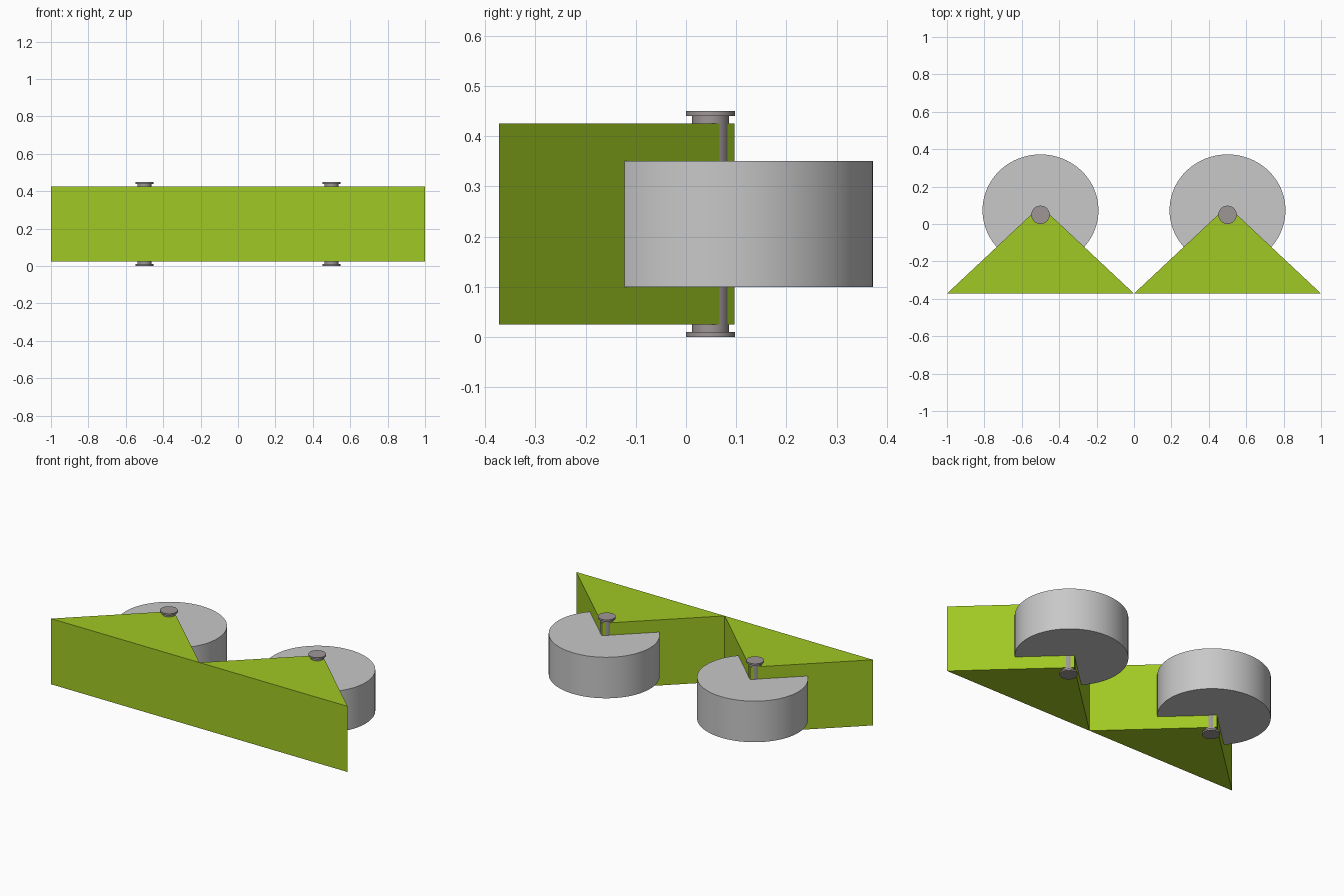
import bpy, bmesh, math

if "Cube" in bpy.data.objects:
    bpy.data.objects.remove(bpy.data.objects["Cube"])


def material(name, rgb):
    m = bpy.data.materials.new(name)
    m.diffuse_color = (*rgb, 1)
    m.use_nodes = True
    m.node_tree.nodes["Principled BSDF"].inputs["Base Color"].default_value = m.diffuse_color
    return m


GREEN = material("lime green", (0.352, 0.578, 0.0168))
GREY = material("light grey", (0.578, 0.578, 0.578))
METAL = material("warm grey metal", (0.342, 0.305, 0.305))


def prism(name, outline, z0, z1, mat):
    """Extrude a flat wedge outline straight up."""
    bm = bmesh.new()
    face = bm.faces.new([bm.verts.new((x, y, z0)) for x, y in outline])
    top = bmesh.ops.extrude_face_region(bm, geom=[face])["geom"]
    bmesh.ops.translate(bm, vec=(0, 0, z1 - z0),
                        verts=[v for v in top if isinstance(v, bmesh.types.BMVert)])
    bmesh.ops.recalc_face_normals(bm, faces=bm.faces)
    mesh = bpy.data.meshes.new(name)
    bm.to_mesh(mesh)
    bm.free()
    mesh.materials.append(mat)
    ob = bpy.data.objects.new(name, mesh)
    bpy.context.collection.objects.link(ob)


def cylinder(name, x, y, rx, ry, z0, z1, mat, sides):
    """Upright, optionally elliptical, smooth cylinder."""
    bpy.ops.mesh.primitive_cylinder_add(vertices=sides, radius=1, depth=z1 - z0,
                                        location=(x, y, (z0 + z1) / 2))
    ob = bpy.context.object
    ob.name = name
    ob.scale = (rx, ry, 1)
    bpy.ops.object.transform_apply(location=False, rotation=False, scale=True)
    ob.data.materials.append(mat)
    bpy.ops.object.shade_smooth_by_angle(angle=math.radians(30))


PIN_Y = 0.049
for side, x in (("left", -0.5), ("right", 0.5)):
    # triangular wall block with its point at the back
    prism(side + "_wedge", [(x - 0.5, -0.372), (x + 0.5, -0.372), (x, 0.097)],
          0.025, 0.425, GREEN)
    # slightly flattened drum around the wedge point
    cylinder(side + "_drum", x, 0.0734, 0.31, 0.2986, 0.10, 0.35, GREY, 96)
    # hinge pin with a flat cap at each end
    cylinder(side + "_pin", x, PIN_Y, 0.037, 0.037, 0.005, 0.445, METAL, 48)
    cylinder(side + "_lower_cap", x, PIN_Y, 0.049, 0.049, 0.0, 0.01, METAL, 48)
    cylinder(side + "_upper_cap", x, PIN_Y, 0.049, 0.049, 0.44, 0.45, METAL, 48)
